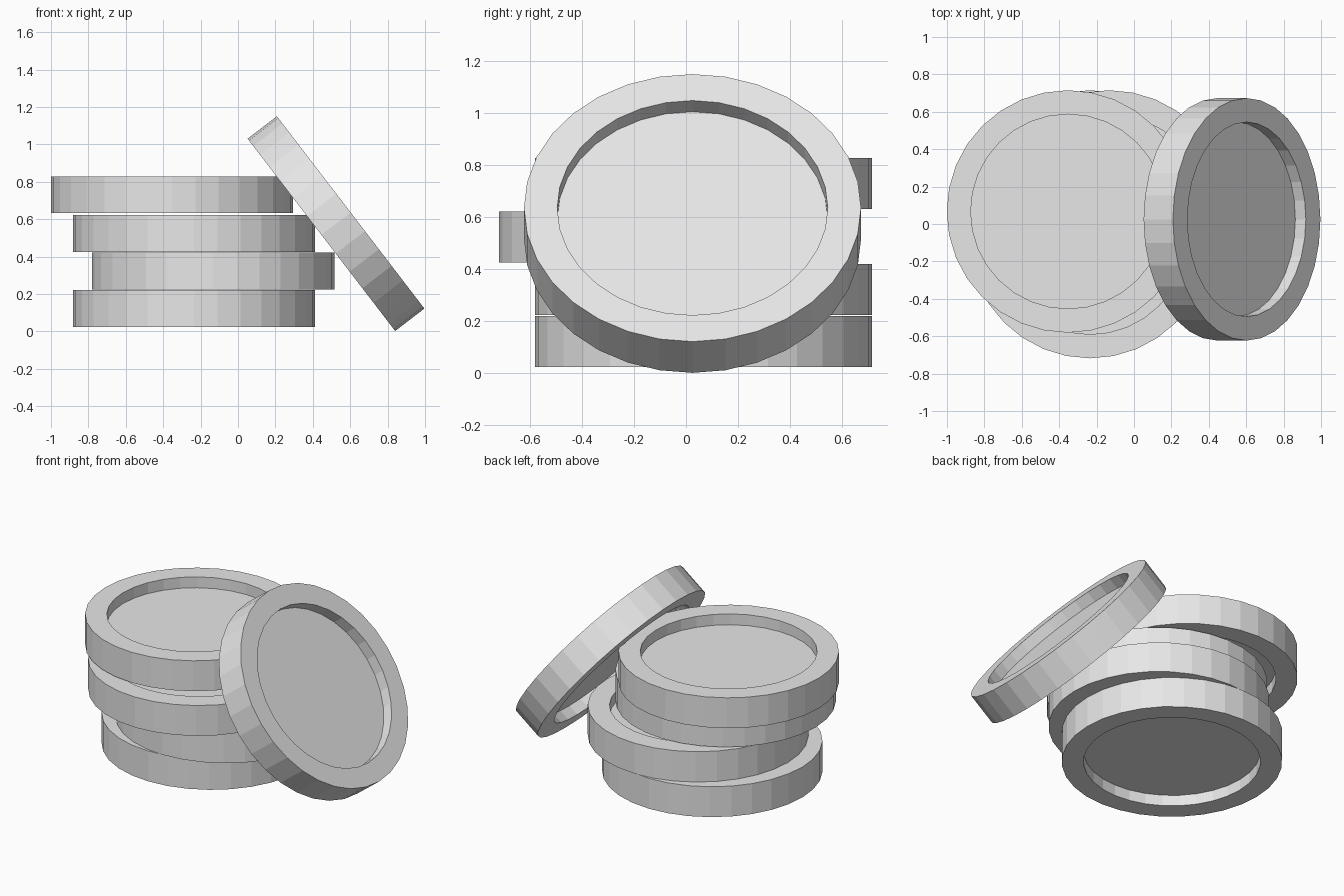
import bpy, bmesh
from math import radians, cos, sin, pi

if "Cube" in bpy.data.objects:
    bpy.data.objects.remove(bpy.data.objects["Cube"])

SIDES = 32
RADIUS, RECESS_RADIUS = 0.648, 0.52
HALF_THICK, HALF_WEB = 0.0985, 0.028

grey = bpy.data.materials.new("light_grey")
grey.diffuse_color = (0.8, 0.8, 0.8, 1)
grey.use_nodes = True
grey.node_tree.nodes["Principled BSDF"].inputs["Base Color"].default_value = grey.diffuse_color


def make_disc(name, location, tilt=0):
    """Flat-shaded disc with a raised rim and a round recess on both faces."""
    bm = bmesh.new()
    profile = [(RECESS_RADIUS, -HALF_WEB), (RECESS_RADIUS, -HALF_THICK),
               (RADIUS, -HALF_THICK), (RADIUS, HALF_THICK),
               (RECESS_RADIUS, HALF_THICK), (RECESS_RADIUS, HALF_WEB)]
    rings = [[bm.verts.new((r * cos(2 * pi * i / SIDES), r * sin(2 * pi * i / SIDES), z))
              for i in range(SIDES)] for r, z in profile]
    # rim walls
    for low, high in zip(rings, rings[1:]):
        for i in range(SIDES):
            j = (i + 1) % SIDES
            bm.faces.new((low[i], low[j], high[j], high[i]))
    # recess floors
    bm.faces.new(rings[0][::-1])
    bm.faces.new(rings[-1])
    bmesh.ops.recalc_face_normals(bm, faces=bm.faces[:])
    mesh = bpy.data.meshes.new(name)
    bm.to_mesh(mesh)
    bm.free()
    mesh.materials.append(grey)
    obj = bpy.data.objects.new(name, mesh)
    obj.location = location
    obj.rotation_euler = (0, radians(tilt), 0)
    bpy.context.collection.objects.link(obj)
    return obj


# loose stack, bottom to top
stack = [(-0.235, 0.067, 0.122), (-0.133, 0.067, 0.322),
         (-0.235, -0.07, 0.524), (-0.353, 0.067, 0.73)]
for n, place in enumerate(stack, 1):
    make_disc(f"stacked_coin_{n}", place)

# coin leaning against the stack
make_disc("leaning_coin", (0.524, 0.025, 0.576), 52.5)
